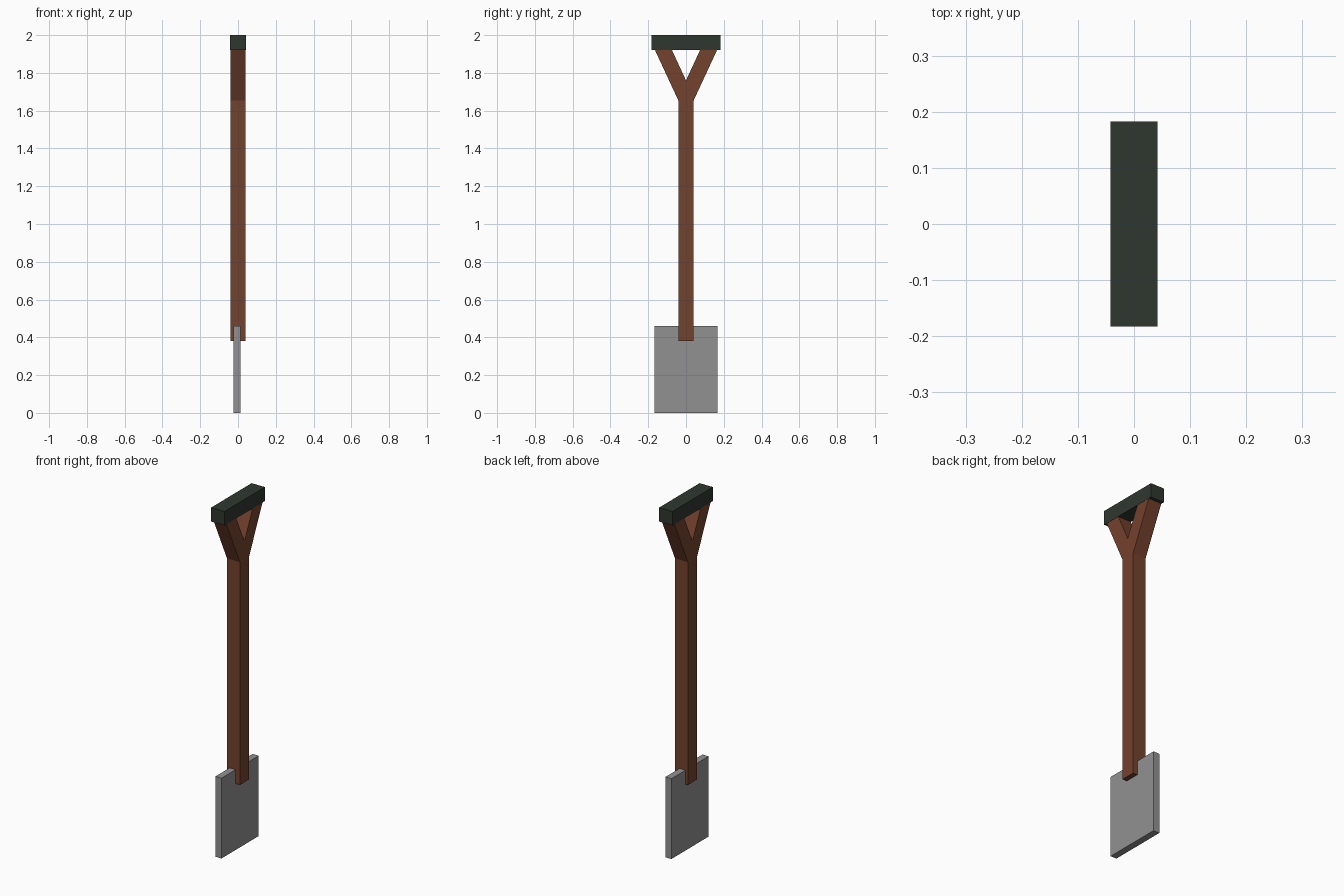
import bpy, bmesh

if "Cube" in bpy.data.objects:
    bpy.data.objects.remove(bpy.data.objects["Cube"])


def material(name, srgb):
    lin = [((c / 255 + 0.055) / 1.055) ** 2.4 for c in srgb]
    m = bpy.data.materials.new(name)
    m.diffuse_color = (*lin, 1)
    m.use_nodes = True
    m.node_tree.nodes["Principled BSDF"].inputs["Base Color"].default_value = m.diffuse_color
    return m


def extrude_profile(name, pts, x0, x1, mat):
    """Extrude a (y, z) outline along x."""
    bm = bmesh.new()
    face = bm.faces.new([bm.verts.new((x0, y, z)) for y, z in pts])
    ext = bmesh.ops.extrude_face_region(bm, geom=[face])
    for v in ext["geom"]:
        if isinstance(v, bmesh.types.BMVert):
            v.co.x = x1
    bmesh.ops.recalc_face_normals(bm, faces=bm.faces)
    me = bpy.data.meshes.new(name)
    bm.to_mesh(me)
    bm.free()
    me.materials.append(mat)
    ob = bpy.data.objects.new(name, me)
    bpy.context.collection.objects.link(ob)
    return ob


def rect(w, z0, z1):
    return [(-w, z0), (w, z0), (w, z1), (-w, z1)]


wood = material("brown wood", (116, 66, 45))
steel = material("grey steel", (145, 145, 145))
dark = material("dark green grip", (47, 55, 47))

T = 0.041  # half thickness of the shaft

# Shaft with the Y-shaped fork as one outline
half = [(T, 0.38), (T, 1.655), (0.164, 1.92), (0.074, 1.92)]
outline = half + [(0, 1.76)] + [(-y, z) for y, z in reversed(half)]
extrude_profile("forked_shaft", outline, -T, T, wood)

# Cross grip on top of the fork
extrude_profile("grip", rect(0.183, 1.92, 2.0), -0.042, 0.042, dark)

# Flat blade, set slightly off the shaft centre
extrude_profile("blade", rect(0.168, 0.0, 0.46), -0.025, 0.013, steel)
